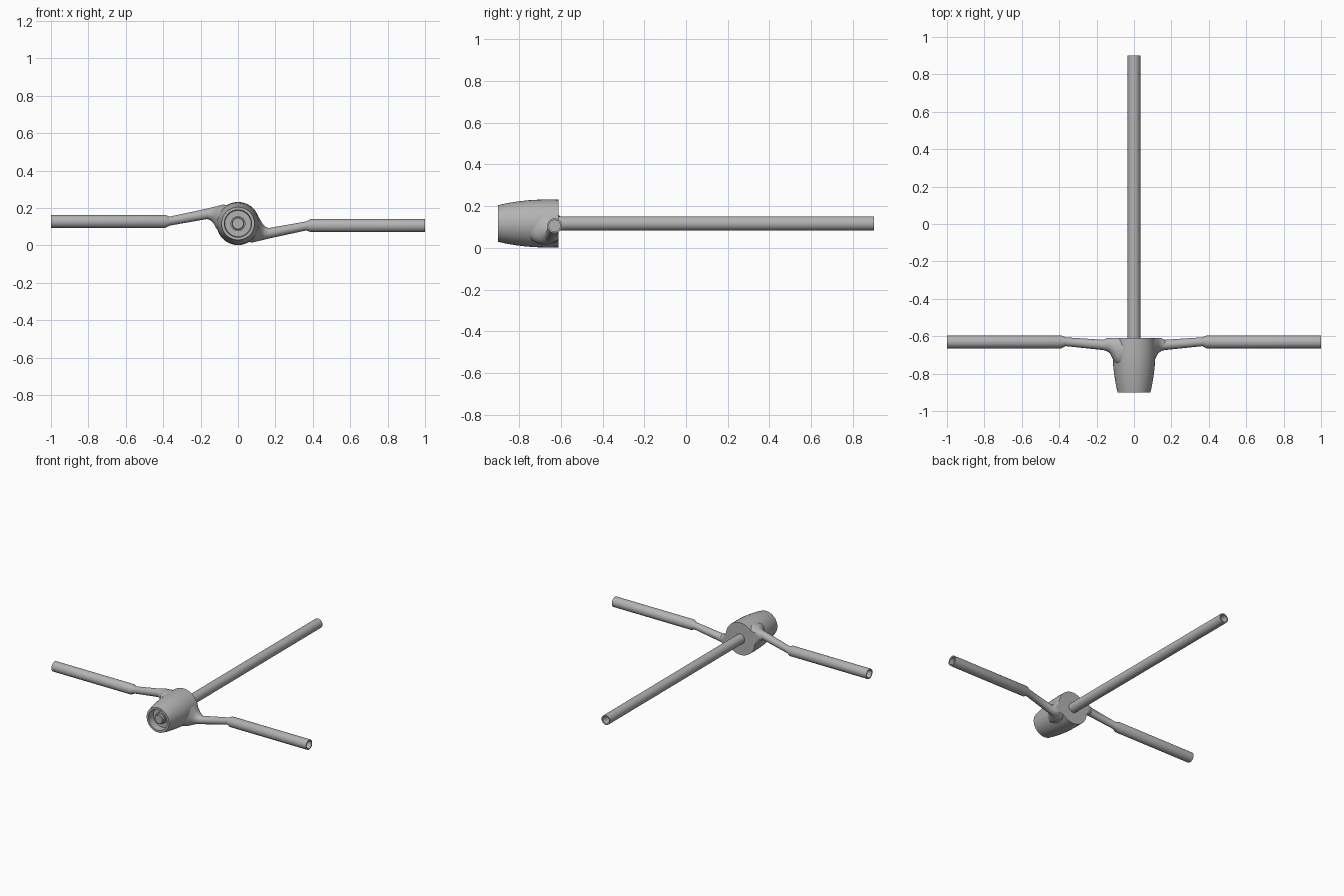
import bpy
import bmesh
from math import cos, sin, pi, radians
from mathutils import Matrix, Vector

cube = bpy.data.objects.get("Cube")
if cube:
    bpy.data.objects.remove(cube, do_unlink=True)

HUB_Z = 0.117      # height of the hub axis
BACK = -0.61       # rear face of the hub
SIDES = 40

grey = bpy.data.materials.new("plain grey")
grey.use_nodes = True
grey.diffuse_color = (0.45, 0.45, 0.45, 1)
grey.node_tree.nodes["Principled BSDF"].inputs["Base Color"].default_value = grey.diffuse_color


def loft(name, rings, matrix=None):
    """Skin a list of point rings and cap both ends."""
    bm = bmesh.new()
    loops = [[bm.verts.new(p) for p in ring] for ring in rings]
    for a, b in zip(loops, loops[1:]):
        for i in range(len(a)):
            j = (i + 1) % len(a)
            bm.faces.new((a[i], a[j], b[j], b[i]))
    bm.faces.new(loops[0])
    bm.faces.new(loops[-1])
    bmesh.ops.recalc_face_normals(bm, faces=bm.faces)
    if matrix:
        bm.transform(matrix)
    mesh = bpy.data.meshes.new(name)
    bm.to_mesh(mesh)
    bm.free()
    mesh.materials.append(grey)
    obj = bpy.data.objects.new(name, mesh)
    bpy.context.collection.objects.link(obj)
    bpy.ops.object.select_all(action="DESELECT")
    obj.select_set(True)
    bpy.context.view_layer.objects.active = obj
    bpy.ops.object.shade_smooth_by_angle(angle=radians(32))
    return obj


def turned(name, profile):
    """Turn a (radius, y) profile about the hub axis."""
    angles = [2 * pi * i / SIDES for i in range(SIDES)]
    return loft(name, [[Vector((r * cos(t), y, HUB_Z + r * sin(t))) for t in angles]
                       for r, y in profile])


def arm_ring(x, y0, y1, z0, z1):
    """Oval section across an arm, cut flat by the hub's rear face near the root."""
    ring = []
    for i in range(SIDES):
        t = 2 * pi * i / SIDES
        y = (y0 + y1) / 2 + (y1 - y0) / 2 * cos(t)
        z = (z0 + z1) / 2 + (z1 - z0) / 2 * sin(t)
        ring.append(Vector((-x, min(y, BACK) if x < 0.15 else y, z)))
    return ring


# Barrel hub with a recessed nose
turned("hub", [(0.07, -0.85), (0.073, -0.9), (0.088, -0.9), (0.097, -0.86),
               (0.105, -0.81), (0.111, -0.76), (0.114, -0.71), (0.115, -0.66),
               (0.114, BACK)])

# Shaft tip inside the nose
turned("shaft_tip", [(0.04, -0.84), (0.04, -0.87), (0.033, -0.87), (0.033, -0.888),
                     (0.029, -0.892)])

# Long hollow tail tube
turned("tail_tube", [(0.034, BACK - 0.02), (0.034, 0.9), (0.026, 0.9), (0.026, BACK)])

# Arms: flared root, thin neck, hollow tube; the second is half a turn about the hub
sections = [
    (0.04, -0.78, -0.58, 0.06, 0.215),
    (0.08, -0.77, -0.58, 0.055, 0.218),
    (0.10, -0.75, -0.585, 0.067, 0.213),
    (0.115, -0.72, -0.59, 0.09, 0.209),
    (0.13, -0.69, -0.6, 0.116, 0.206),
    (0.145, -0.68, -0.608, 0.133, 0.202),
    (0.165, -0.674, -0.619, 0.141, 0.197),
    (0.365, -0.653, -0.606, 0.106, 0.154),
    (0.39, -0.665, -0.595, 0.093, 0.163),
    (1.0, -0.665, -0.595, 0.093, 0.163),
    (1.0, -0.657, -0.603, 0.101, 0.155),
    (0.4, -0.657, -0.603, 0.101, 0.155),
]
rings = [arm_ring(*s) for s in sections]
pivot = Matrix.Translation((0, 0, HUB_Z))
half_turn = pivot @ Matrix.Rotation(pi, 4, "Y") @ pivot.inverted()
loft("right_arm", rings)
loft("left_arm", rings, half_turn)
